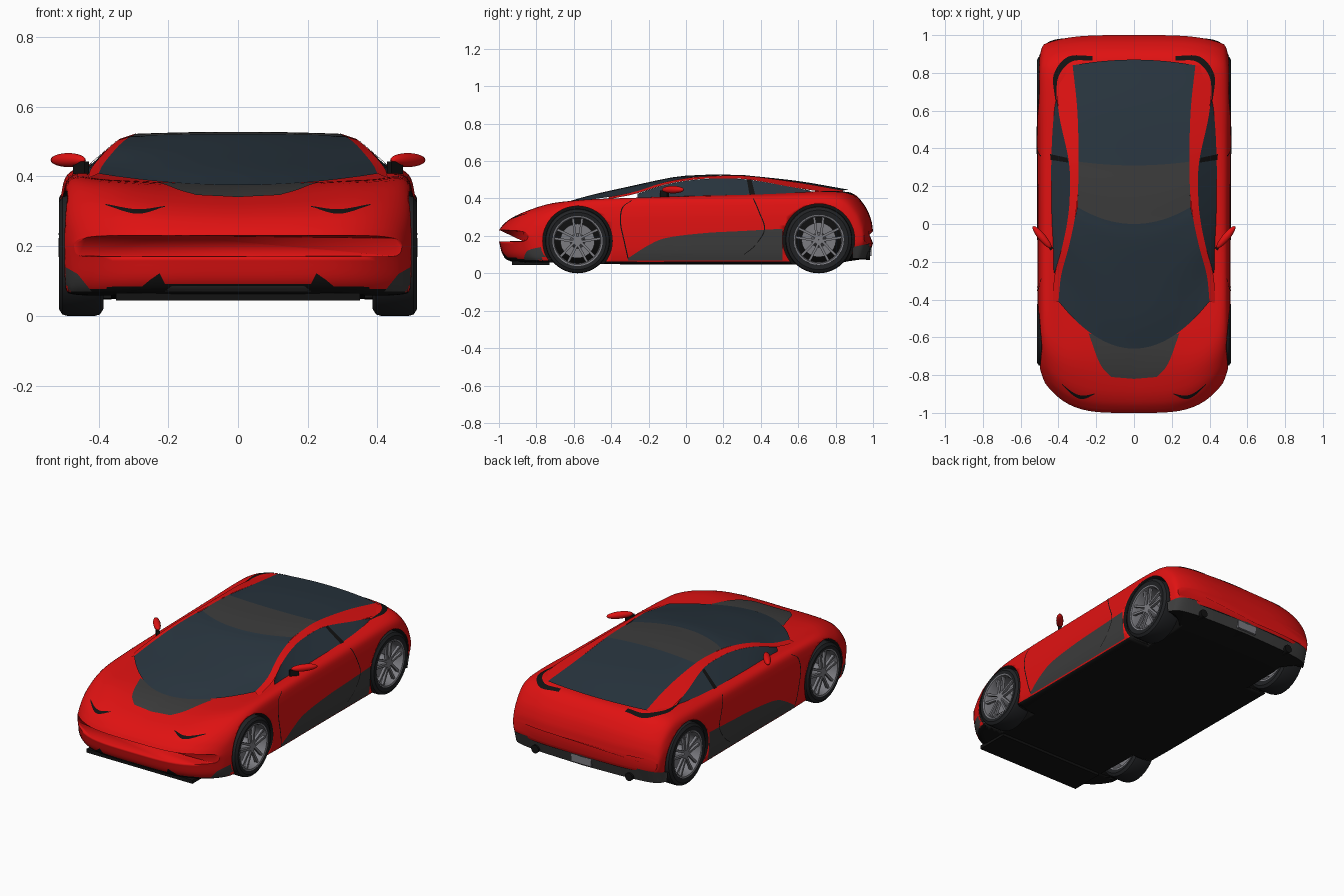
import bpy, bmesh, math
from mathutils import Vector, Matrix
from mathutils.bvhtree import BVHTree

if "Cube" in bpy.data.objects:
    bpy.data.objects.remove(bpy.data.objects["Cube"])


def material(name, *rgb):
    m = bpy.data.materials.new(name)
    m.diffuse_color = (*rgb, 1)
    m.use_nodes = True
    m.node_tree.nodes["Principled BSDF"].inputs["Base Color"].default_value = m.diffuse_color
    return m


RED = material("red_paint", 0.75, 0.006, 0.006)
GLASS = material("dark_glass", 0.022, 0.036, 0.05)
GREY = material("dark_grey", 0.045, 0.045, 0.045)
BLACK = material("black", 0.006, 0.006, 0.006)
TYRE = material("tyre_rubber", 0.015, 0.016, 0.018)
METAL = material("rim_metal", 0.2, 0.2, 0.22)


def spline(keys, n):
    """Catmull-Rom curve through key tuples, n samples per segment."""
    k = [Vector(p) for p in keys]
    k = [2 * k[0] - k[1]] + k + [2 * k[-1] - k[-2]]
    out = []
    for i in range(1, len(k) - 2):
        a, b, c, d = k[i - 1:i + 3]
        for j in range(n):
            t = j / n
            out.append(0.5 * (2 * b + (c - a) * t + (2 * a - 5 * b + 4 * c - d) * t * t
                              + (3 * b - a - 3 * c + d) * t ** 3))
    return out + [k[-2]]


def finish(name, bm, mats, mirror=False, angle=35):
    me = bpy.data.meshes.new(name)
    bm.to_mesh(me)
    bm.free()
    for m in mats:
        me.materials.append(m)
    ob = bpy.data.objects.new(name, me)
    bpy.context.collection.objects.link(ob)
    bpy.ops.object.select_all(action='DESELECT')
    ob.select_set(True)
    bpy.context.view_layer.objects.active = ob
    bpy.ops.object.shade_smooth_by_angle(angle=math.radians(angle))
    if mirror:
        ob.modifiers.new("mirror", 'MIRROR')
    return ob


def skin(bm, rows, closed=False):
    vs = [[bm.verts.new(p) for p in r] for r in rows]
    m = len(vs[0])
    for r, q in zip(vs, vs[1:]):
        for j in range(m if closed else m - 1):
            bm.faces.new((r[j], r[(j + 1) % m], q[(j + 1) % m], q[j]))
    return vs


# Body shell: sections along the length, bowed in plan at nose and tail
# keys: station, half width, bottom z, shoulder z, deck edge z, centre z
BODY = [(-1, .47, .17, .225, .23, .23), (-.98, .485, .10, .25, .257, .257),
        (-.94, .5, .065, .285, .297, .29), (-.87, .508, .06, .325, .337, .322),
        (-.75, .51, .06, .368, .375, .355), (-.6, .51, .055, .39, .388, .374),
        (-.3, .51, .05, .40, .395, .385), (0, .51, .05, .405, .41, .39),
        (.4, .512, .05, .41, .425, .40), (.65, .513, .05, .415, .437, .42),
        (.82, .511, .055, .41, .438, .436), (.9, .505, .08, .385, .412, .422),
        (.96, .495, .12, .325, .345, .355), (.99, .485, .14, .265, .28, .285),
        (1, .475, .16, .22, .225, .225)]


def section(s, w, zb, zs, zd, zc):
    h = zs - zb
    half = spline([(0, zb), (w * .5, zb), (w - .05, zb), (w - .01, zb + .1 * h), (w, zb + .5 * h),
                   (w - .006, zb + .82 * h), (w - .035, zs), (.37, zd),
                   (.2, (zd + 2 * zc) / 3), (0, zc)], 5)
    pts = [(p[0], p[1]) for p in half] + [(-p[0], p[1]) for p in half[-2:0:-1]]
    front = min(max((-s - .2) / .8, 0), 1)
    rear = min(max((s - .5) / .5, 0), 1)
    return [(x, s + .2 * front * (x / .5) ** 4 - .05 * rear * (x / .48) ** 4, z) for x, z in pts]


bm = bmesh.new()
rings = skin(bm, [section(*k) for k in spline(BODY, 6)], closed=True)
bm.faces.new(rings[0])
bm.faces.new(rings[-1])
bmesh.ops.recalc_face_normals(bm, faces=bm.faces)
for f in bm.faces:
    f.material_index = int(f.normal.z < -.6)
SKIN = BVHTree.FromBMesh(bm)
body = finish("body_shell", bm, [RED, BLACK])

# Wheel wells cut out of the body
WHEELS = {"front": (-.58, .173), "rear": (.71, .179)}
bm = bmesh.new()
for y, r in WHEELS.values():
    for side in (-1, 1):
        bmesh.ops.create_cone(bm, cap_ends=True, segments=56, radius1=r + .013, radius2=r + .013, depth=.26,
                              matrix=Matrix.Translation((side * .495, y, r)) @ Matrix.Rotation(math.pi / 2, 4, 'Y'))
for f in bm.faces:
    f.material_index = 1
cutter = finish("wheel_well_cutter", bm, [RED, BLACK])
cutter.hide_render = True
bpy.context.view_layer.objects.active = body
mod = body.modifiers.new("wells", 'BOOLEAN')
mod.operation, mod.object, mod.solver = 'DIFFERENCE', cutter, 'EXACT'
bpy.ops.object.modifier_apply(modifier=mod.name)
bpy.data.objects.remove(cutter)


def sheet(name, a, b, mat, ray=None, bow=False, mirror=True, n=8, m=10):
    """Sheet between two edge curves; bow curves it across, ray drapes it onto the body."""
    rows = []
    for p, q in zip(spline(a, n), spline(b, n)):
        row = []
        for j in range(m + 1):
            t = j / m
            v = p.lerp(q, t)
            if bow:
                w = p.lerp(q, t * t)
                v = Vector((v.x, w.y, w.z))
            if ray:
                d = Vector(ray)
                hit = SKIN.ray_cast(v - d * 2, d)[0] or SKIN.find_nearest(v)[0]
                v = hit - d * .003
            row.append(v)
        rows.append(row)
    bm = bmesh.new()
    skin(bm, rows)
    bm.normal_update()
    if sum(f.normal.dot(f.calc_center_median() - Vector((0, 0, .2))) for f in bm.faces) < 0:
        bmesh.ops.reverse_faces(bm, faces=bm.faces)
    return finish(name, bm, [mat], mirror)


# Cabin: windscreen, roof, rear glass, roof rails, side windows
sheet("windscreen", [(0, -.66, .375), (0, -.5, .42), (0, -.3, .465), (0, -.1, .508), (0, 0, .522)],
      [(.40, -.41, .408), (.385, -.27, .437), (.345, -.12, .485), (.315, .02, .511), (.30, .09, .517)],
      GLASS, bow=True)
sheet("roof_panel", [(0, 0, .522), (0, .15, .528), (0, .31, .525)],
      [(.30, .09, .517), (.296, .2, .522), (.293, .33, .52)], GREY, bow=True)
sheet("rear_glass", [(0, .31, .525), (0, .6, .493), (0, .87, .447)],
      [(.293, .33, .52), (.3, .6, .485), (.325, .84, .443)], GLASS, bow=True)
sheet("roof_rail",
      [(.40, -.41, .408), (.385, -.27, .437), (.345, -.12, .485), (.315, .02, .511),
       (.298, .15, .52), (.293, .33, .52), (.3, .6, .485), (.325, .84, .443)],
      [(.43, -.42, .395), (.42, -.27, .425), (.38, -.12, .472), (.352, .02, .498),
       (.34, .15, .507), (.345, .33, .502), (.40, .6, .455), (.41, .84, .42)], RED)
sheet("side_window",
      [(.42, -.26, .425), (.378, -.12, .471), (.351, .02, .497), (.339, .15, .506),
       (.344, .33, .501), (.395, .58, .458), (.41, .66, .443)],
      [(.425, -.26, .40), (.43, -.12, .405), (.437, .02, .41), (.44, .15, .413),
       (.44, .33, .418), (.43, .58, .425), (.41, .68, .43)], GLASS)
sheet("window_pillar", [(.348, .325, .503), (.444, .34, .418)], [(.352, .35, .50), (.444, .37, .42)], BLACK)

# Panels draped on the body
IN, BACK, DOWN, FWD = (-1, 0, 0), (0, 1, 0), (0, 0, -1), (0, -1, 0)
sheet("hood_insert", [(0, -.82, .5), (0, -.75, .5), (0, -.62, .5)],
      [(.12, -.81, .5), (.18, -.74, .5), (.24, -.58, .5)], GREY, ray=DOWN)
sheet("deck_vent", [(.22, .865, .5), (.33, .86, .5), (.40, .78, .5), (.412, .66, .5)],
      [(.22, .89, .5), (.35, .885, .5), (.425, .79, .5), (.418, .66, .5)], BLACK, ray=DOWN)
sheet("sill_panel", [(.5, y, .068) for y in (-.31, -.2, -.1, .1, .3, .515)],
      [(.5, y, z) for y, z in ((-.31, .08), (-.2, .15), (-.1, .19), (.1, .215), (.3, .226), (.515, .238))],
      GREY, ray=IN)
sheet("headlight", [(.21, -1, .313), (.29, -1, .293), (.38, -1, .318)],
      [(.21, -1, .315), (.29, -1, .306), (.38, -1, .321)], BLACK, ray=BACK)
sheet("bumper_notch", [(.20, -1, .072), (.29, -1, .072)], [(.225, -1, .122), (.25, -1, .105)], BLACK, ray=BACK)
sheet("bumper_corner", [(.42, -1, .07), (.495, -1, .07)], [(.46, -1, .12), (.495, -1, .14)], GREY, ray=BACK)
sheet("chin_strip", [(0, -1, .07), (.21, -1, .07)], [(0, -1, .086), (.19, -1, .086)], GREY, ray=BACK)


def seam(name, pts):
    sheet(name, [(.5, y - .003, z) for y, z in pts], [(.5, y + .003, z) for y, z in pts], BLACK, ray=IN, m=1)


seam("door_front_seam", [(-.29, .39), (-.34, .35), (-.35, .27), (-.33, .17), (-.31, .08)])
seam("door_rear_seam", [(.36, .40), (.39, .33), (.42, .235), (.37, .15), (.31, .10)])

# Rear valance with plate and exhausts
low = [(0, .978, .08), (.3, .965, .08), (.45, .94, .08), (.497, .89, .08)]
sheet("rear_valance", [(0, .996, .15), (.3, .988, .16), (.45, .965, .155), (.503, .89, .14)], low, GREY)
sheet("rear_floor", low, [(0, .84, .06), (.3, .84, .06), (.37, .84, .06), (.40, .88, .075)], BLACK)


def box(name, loc, size, mat, rot=0, mirror=False):
    bm = bmesh.new()
    bmesh.ops.create_cube(bm, size=1, matrix=Matrix.Translation(loc) @ Matrix.Rotation(rot, 4, 'Z')
                          @ Matrix.Diagonal((*size, 1)))
    return finish(name, bm, [mat], mirror)


box("plate", (0, .984, .115), (.13, .016, .045), METAL)
box("front_splitter", (0, -.83, .055), (.70, .2, .022), BLACK)
bm = bmesh.new()
bmesh.ops.create_cone(bm, cap_ends=True, segments=24, radius1=.02, radius2=.024, depth=.07,
                      matrix=Matrix.Translation((.31, .95, .095)) @ Matrix.Rotation(-math.pi / 2, 4, 'X'))
finish("exhaust", bm, [BLACK], True)

# Door mirrors
bm = bmesh.new()
bmesh.ops.create_uvsphere(bm, u_segments=24, v_segments=12, radius=1,
                          matrix=Matrix.Translation((.487, -.07, .447)) @ Matrix.Rotation(math.radians(50), 4, 'Z')
                          @ Matrix.Diagonal((.075, .02, .02, 1)))
finish("door_mirror", bm, [RED], True)
box("mirror_stem", (.45, -.115, .425), (.05, .018, .035), BLACK, math.radians(50), True)


def lathe(bm, profile, y, r, n=48, closed=False):
    """Turn an (x, radius) profile about a wheel axle."""
    rows = [[(x, y + q * math.cos(a), r + q * math.sin(a)) for a in (2 * math.pi * i / n for i in range(n))]
            for x, q in profile]
    skin(bm, rows + ([rows[0]] if closed else []), closed=True)
    bmesh.ops.remove_doubles(bm, verts=bm.verts, dist=1e-5)
    bmesh.ops.recalc_face_normals(bm, faces=bm.faces)


# Wheels: tyre, rim barrel with hub and brake disc, five twin spokes
for label, (y, r) in WHEELS.items():
    bm = bmesh.new()
    lathe(bm, [(.39, .132), (.386, r - .02), (.396, r - .004), (.41, r), (.49, r), (.504, r - .004),
               (.514, r - .02), (.510, .132)], y, r, closed=True)
    finish(label + "_tyre", bm, [TYRE], True)
    bm = bmesh.new()
    lathe(bm, [(.39, .132), (.39, .122), (.495, .120), (.509, .126), (.511, .134), (.50, .136), (.39, .132)], y, r)
    finish(label + "_rim", bm, [METAL], True)
    bm = bmesh.new()
    lathe(bm, [(.40, .001), (.40, .05), (.43, .05), (.43, .092), (.444, .092), (.444, .04),
               (.49, .032), (.502, .024), (.502, .001)], y, r)
    finish(label + "_hub_and_disc", bm, [METAL], True)
    bm = bmesh.new()
    for i in range(5):
        for lean in (-1, 1):
            turn = (Matrix.Translation((0, y, r)) @ Matrix.Rotation(2 * math.pi * i / 5, 4, 'X')
                    @ Matrix.Translation((.494, lean * .018, .072)) @ Matrix.Rotation(-lean * .14, 4, 'X')
                    @ Matrix.Diagonal((.016, .013, .108, 1)))
            bmesh.ops.create_cube(bm, size=1, matrix=turn)
    finish(label + "_spokes", bm, [METAL], True)
